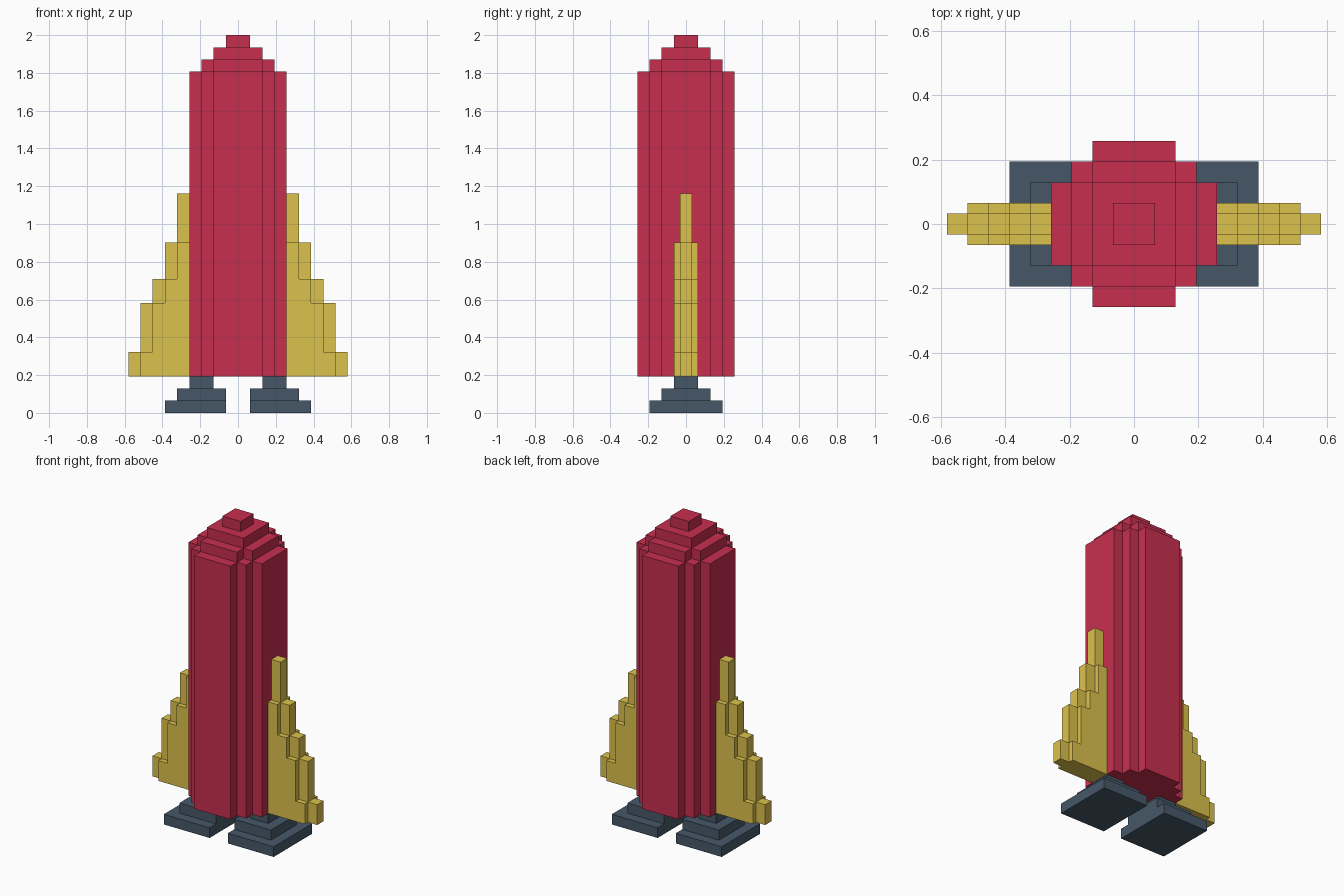
import bpy, bmesh

if "Cube" in bpy.data.objects:
    bpy.data.objects.remove(bpy.data.objects["Cube"])

U = 2 / 31  # block size


def material(name, rgb):
    m = bpy.data.materials.new(name)
    m.diffuse_color = (*rgb, 1)
    m.use_nodes = True
    m.node_tree.nodes["Principled BSDF"].inputs["Base Color"].default_value = m.diffuse_color
    return m


RED = material("red", (0.58, 0.028, 0.08))
YELLOW = material("yellow", (0.72, 0.54, 0.075))
SLATE = material("slate", (0.062, 0.097, 0.14))


def prism(bm, outline, axis, lo, hi):
    """Extrude an outline along z (outline in x, y) or along y (outline in x, z)."""
    place = (lambda a, b: (a * U, b * U, lo * U)) if axis == "z" else (lambda a, b: (a * U, lo * U, b * U))
    face = bm.faces.new([bm.verts.new(place(a, b)) for a, b in outline])
    new = bmesh.ops.extrude_face_region(bm, geom=[face])["geom"]
    d = (hi - lo) * U
    bmesh.ops.translate(bm, vec=(0, 0, d) if axis == "z" else (0, d, 0),
                        verts=[v for v in new if isinstance(v, bmesh.types.BMVert)])


def make(name, prisms, mat, side=1):
    bm = bmesh.new()
    for outline, axis, lo, hi in prisms:
        prism(bm, [(a * side, b) for a, b in outline], axis, lo, hi)
    bmesh.ops.recalc_face_normals(bm, faces=bm.faces)
    me = bpy.data.meshes.new(name)
    bm.to_mesh(me)
    bm.free()
    me.materials.append(mat)
    bpy.context.collection.objects.link(bpy.data.objects.new(name, me))


def rect(x0, x1, y):
    return [(x0, -y), (x1, -y), (x1, y), (x0, y)]


def stepped_round(quarter):
    """Mirror a stepped quarter outline, listed from +x round to +y, into a full loop."""
    q = quarter
    return (q + [(-x, y) for x, y in reversed(q)] + [(-x, -y) for x, y in q]
            + [(x, -y) for x, y in reversed(q)])


def staircase(x, base, tops):
    """Descending stair profile with one-block treads."""
    pts = [(x, base)]
    for i, t in enumerate(tops):
        pts += [(x + i, t), (x + i + 1, t)]
    return pts + [(x + len(tops), base)]


# Rocket body and stepped nose
make("body", [(stepped_round([(4, 2), (3, 2), (3, 3), (2, 3), (2, 4)]), "z", 3, 28)], RED)
make("nose", [(stepped_round([(3, 2), (2, 2), (2, 3)]), "z", 28, 29),
              (rect(-2, 2, 2), "z", 29, 30),
              (rect(-1, 1, 1), "z", 30, 31)], RED)

for label, side in (("left", -1), ("right", 1)):
    # Fin: thick plate with a thinner rim one block further out
    make(label + "_fin", [(staircase(4, 3, [14, 11, 9, 5]), "y", -1, 1),
                          (staircase(4, 3, [18, 14, 11, 9, 5]), "y", -0.5, 0.5)], YELLOW, side)
    # Stepped engine nozzle
    make(label + "_nozzle", [(rect(1, 6, 3), "z", 0, 1),
                             (rect(1, 5, 2), "z", 1, 2),
                             (rect(2, 4, 1), "z", 2, 3)], SLATE, side)
